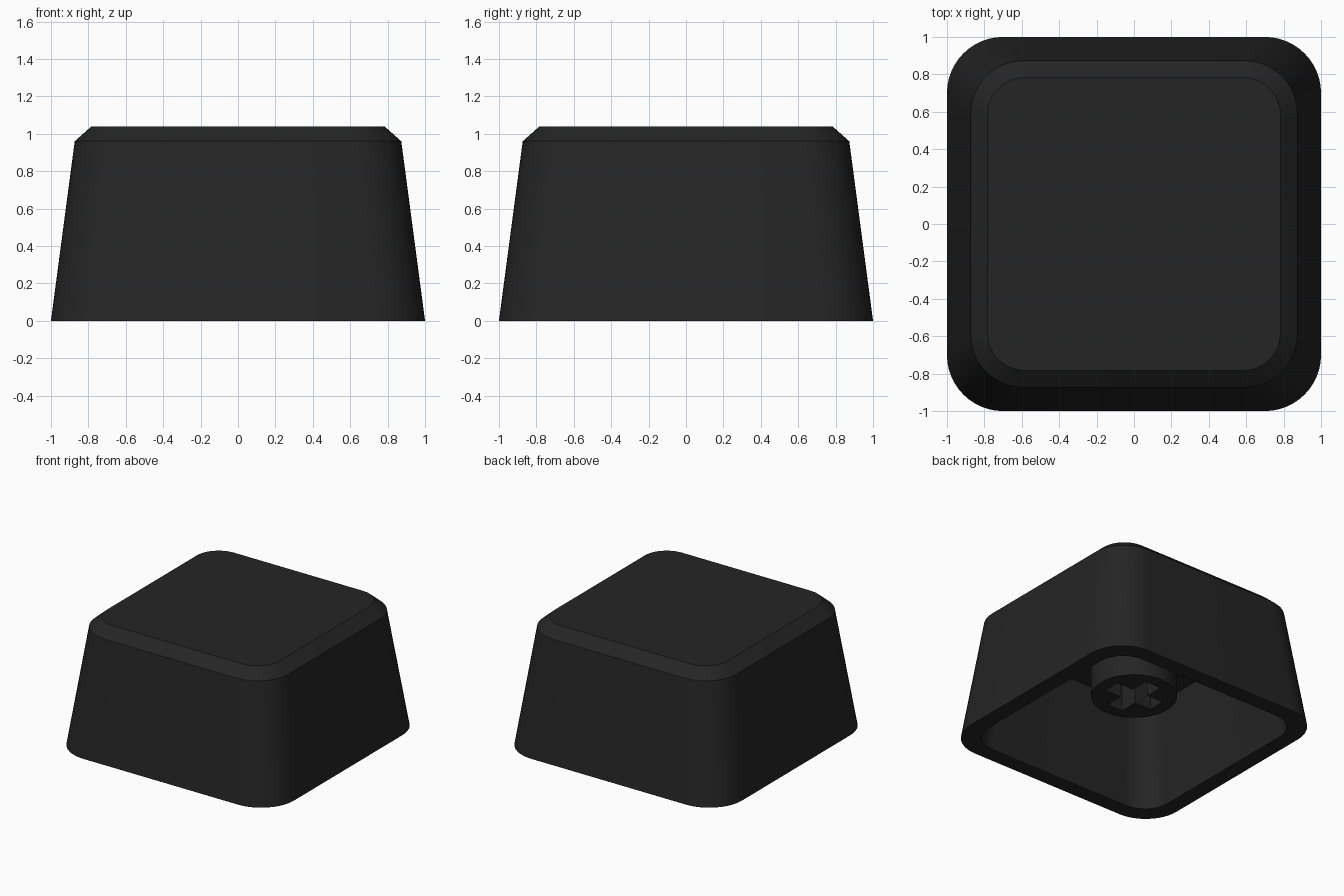
import bpy
import bmesh
import math

if "Cube" in bpy.data.objects:
    bpy.data.objects.remove(bpy.data.objects["Cube"])

STEPS = 12  # segments per rounded corner

plastic = bpy.data.materials.new("charcoal plastic")
plastic.diffuse_color = (0.018, 0.018, 0.018, 1)
plastic.use_nodes = True
plastic.node_tree.nodes["Principled BSDF"].inputs["Base Color"].default_value = plastic.diffuse_color


def rounded_square(half, radius, z):
    """Points of a rounded square, counter-clockwise seen from above."""
    pts = []
    c = half - radius
    for k, (sx, sy) in enumerate([(1, 1), (-1, 1), (-1, -1), (1, -1)]):
        for i in range(STEPS + 1):
            a = math.pi / 2 * (k + i / STEPS)
            pts.append((sx * c + radius * math.cos(a),
                        sy * c + radius * math.sin(a), z))
    return pts


def circle(radius, z, n=64):
    return [(radius * math.cos(2 * math.pi * i / n),
             radius * math.sin(2 * math.pi * i / n), z) for i in range(n)]


def loft(name, rings):
    """Skin a stack of matching rings and cap both ends."""
    bm = bmesh.new()
    loops = [[bm.verts.new(p) for p in ring] for ring in rings]
    for a, b in zip(loops, loops[1:]):
        n = len(a)
        for i in range(n):
            j = (i + 1) % n
            bm.faces.new((a[i], a[j], b[j], b[i]))
    bm.faces.new(loops[0])
    bm.faces.new(loops[-1])
    bmesh.ops.recalc_face_normals(bm, faces=bm.faces)
    mesh = bpy.data.meshes.new(name)
    bm.to_mesh(mesh)
    bm.free()
    mesh.materials.append(plastic)
    obj = bpy.data.objects.new(name, mesh)
    bpy.context.collection.objects.link(obj)
    return obj


def activate(obj):
    bpy.ops.object.select_all(action='DESELECT')
    obj.select_set(True)
    bpy.context.view_layer.objects.active = obj


def smooth(obj):
    activate(obj)
    bpy.ops.object.shade_smooth_by_angle(angle=math.radians(25))


# Hollow shell: top face, chamfer, tapered side, rim, inner wall, ceiling
shell = loft("keycap_shell", [rounded_square(*r) for r in (
    (0.783, 0.20, 1.04),
    (0.873, 0.28, 0.96),
    (1.0, 0.30, 0.0),
    (0.87, 0.22, 0.0),
    (0.765, 0.20, 0.81),
)])
smooth(shell)

# Round mounting stem under the ceiling
stem = loft("mounting_stem", [circle(0.32, 0.31), circle(0.32, 0.83)])

# Cross-shaped socket cut into the stem
L, W = 0.22, 0.07
cross = [(L, -W), (L, W), (W, W), (W, L), (-W, L), (-W, W),
         (-L, W), (-L, -W), (-W, -W), (-W, -L), (W, -L), (W, -W)]
cutter = loft("socket_cutter", [[(x, y, z) for x, y in cross]
                                for z in (0.2, 0.805)])
cutter.hide_render = True
cut = stem.modifiers.new("socket", 'BOOLEAN')
cut.operation = 'DIFFERENCE'
cut.solver = 'EXACT'
cut.object = cutter
activate(stem)
bpy.ops.object.modifier_apply(modifier=cut.name)
bpy.data.objects.remove(cutter)
smooth(stem)
